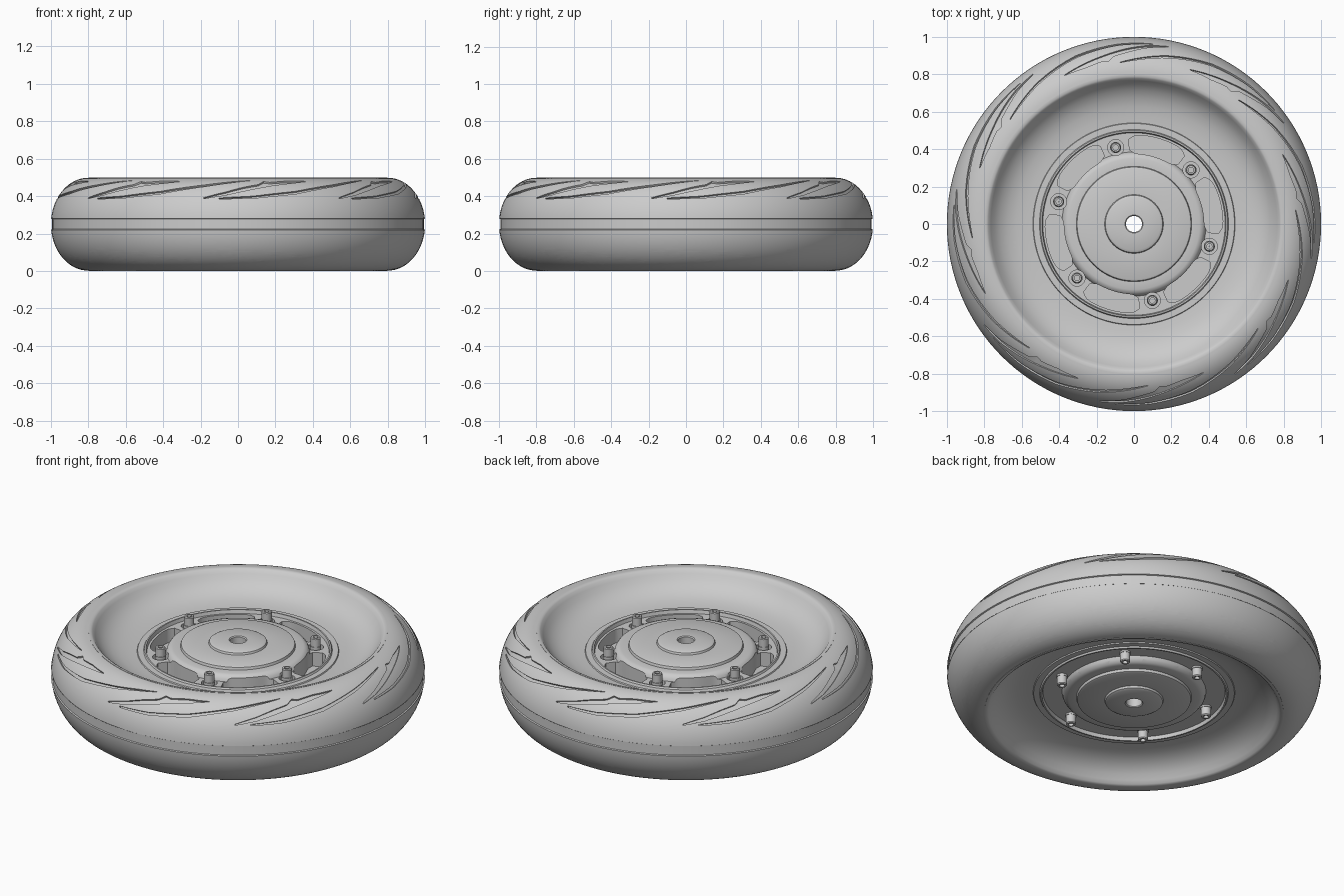
import bpy
import bmesh
from math import sin, cos, acos, pi, radians

if "Cube" in bpy.data.objects:
    bpy.data.objects.remove(bpy.data.objects["Cube"])

MID = 0.25          # height of the symmetry plane
BEAD = 0.8          # radius where tyre meets rim
SEGMENTS = 128

grey = bpy.data.materials.new("light grey")
grey.use_nodes = True
grey.diffuse_color = (0.6, 0.6, 0.6, 1)
grey.node_tree.nodes["Principled BSDF"].inputs["Base Color"].default_value = (0.6, 0.6, 0.6, 1)


def finish(name, bm):
    bmesh.ops.recalc_face_normals(bm, faces=bm.faces)
    mesh = bpy.data.meshes.new(name)
    bm.to_mesh(mesh)
    bm.free()
    mesh.materials.append(grey)
    obj = bpy.data.objects.new(name, mesh)
    bpy.context.collection.objects.link(obj)
    return obj


def polar(angle, r, z):
    return (r * cos(angle), r * sin(angle), z)


def lathe(bm, profile, segments=SEGMENTS, centre=(0, 0)):
    """Spin a closed (radius, height) profile into a ring."""
    rings = []
    for i in range(segments):
        a = 2 * pi * i / segments
        rings.append([bm.verts.new((centre[0] + r * cos(a), centre[1] + r * sin(a), z))
                      for r, z in profile])
    n = len(profile)
    for i in range(segments):
        a, b = rings[i], rings[(i + 1) % segments]
        for j in range(n):
            k = (j + 1) % n
            bm.faces.new((a[j], b[j], b[k], a[k]))


def mirrored(half):
    """Complete an upper half profile with its lower twin."""
    return half + [(r, 2 * MID - z) for r, z in reversed(half)]


def strip_solid(bm, sections):
    """Skin a row of four-cornered sections into a closed solid."""
    rows = [[bm.verts.new(p) for p in s] for s in sections]
    for a, b in zip(rows, rows[1:]):
        for j in range(4):
            k = (j + 1) % 4
            bm.faces.new((a[j], b[j], b[k], a[k]))
    bm.faces.new(rows[0])
    bm.faces.new(rows[-1])


def mirror_below(bm):
    """Copy everything to the other side of the wheel."""
    copy = bmesh.ops.duplicate(bm, geom=bm.verts[:] + bm.edges[:] + bm.faces[:])
    for v in copy["geom"]:
        if isinstance(v, bmesh.types.BMVert):
            v.co.z = 2 * MID - v.co.z


def activate(obj):
    bpy.ops.object.select_all(action="DESELECT")
    obj.select_set(True)
    bpy.context.view_layer.objects.active = obj


def carve(obj, cutter):
    cutter.hide_render = True
    mod = obj.modifiers.new("carve", "BOOLEAN")
    mod.operation = "DIFFERENCE"
    mod.solver = "EXACT"
    mod.object = cutter
    activate(obj)
    bpy.ops.object.modifier_apply(modifier=mod.name)
    bpy.data.objects.remove(cutter)


def smooth(obj):
    activate(obj)
    bpy.ops.object.shade_smooth_by_angle(angle=radians(32))


# Tyre: half ellipse section with a shallow band around the middle
def tyre_point(t, offset=0.0):
    return (BEAD + (0.2 + offset) * cos(t), MID + (0.248 + offset) * sin(t))


STEPS = 22
upper = [tyre_point(pi / 2 - (pi / 2 - 0.12) * i / STEPS) for i in range(STEPS + 1)]
upper += [(1.0, 0.28), (0.993, 0.277)]
bm = bmesh.new()
lathe(bm, mirrored(upper))
tyre = finish("tyre", bm)

# Tread grooves: stations of (angle, outer radius, inner radius)
hooked_groove = [(79, .967, .964), (86, .956, .944), (92, .94, .92), (97, .925, .903),
                 (99, .919, .878), (101, .913, .886), (107, .898, .874), (115, .879, .876)]
long_groove = [(84, .968, .965), (95, .966, .959), (109, .952, .941),
               (124, .917, .905), (133, .889, .88), (140, .868, .865)]


def groove(bm, stations, turn, depth=0.01):
    sections = []
    fine = []
    for a, b in zip(stations, stations[1:]):
        fine += [[p + (q - p) * i / 4 for p, q in zip(a, b)] for i in range(4)]
    fine.append(stations[-1])
    for angle, outer, inner in fine:
        a = radians(angle + turn)
        t_out, t_in = (acos((r - BEAD) / 0.2) for r in (outer, inner))
        corners = [(t_out, -depth), (t_out, 0.03), (t_in, 0.03), (t_in, -depth)]
        sections.append([polar(a, *tyre_point(t, d)) for t, d in corners])
    strip_solid(bm, sections)


bm = bmesh.new()
for i in range(8):
    groove(bm, hooked_groove, 45 * i)
    groove(bm, long_groove, 45 * i)
mirror_below(bm)
carve(tyre, finish("groove_cutter", bm))
smooth(tyre)

# Rim, dish and hub in one turned piece
rim_half = [(.8, .49), (.8, .5), (.788, .5), (.778, .494), (.765, .477), (.745, .45),
            (.715, .423), (.675, .4), (.63, .386), (.58, .378), (.54, .375),
            (.537, .381), (.505, .381), (.5, .39), (.492, .39), (.487, .37),
            (.385, .37), (.38, .385), (.367, .4), (.35, .406), (.308, .406),
            (.304, .42), (.295, .424), (.157, .424), (.153, .435), (.14, .442),
            (.048, .442), (.043, .437)]
bm = bmesh.new()
lathe(bm, mirrored(rim_half))
rim = finish("rim_and_hub", bm)

# Curved slots and bolt pockets sunk into the dish
BOLT_RADIUS = 0.42
bolt_angles = [radians(43.5 + 60 * i) for i in range(6)]
bm = bmesh.new()
for angle in bolt_angles:
    sections = []
    count = 20
    for i in range(count + 1):
        u = 2 * i / count - 1
        half = 0.05 * max(0.3, (1 - abs(u) ** 8)) ** 0.5
        a = angle + radians(30 + 20 * u)
        lo, hi = 0.425 - half, 0.425 + half
        sections.append([polar(a, r, z) for r, z in
                         ((lo, .29), (hi, .29), (hi, .45), (lo, .45))])
    strip_solid(bm, sections)
    x, y, _ = polar(angle, BOLT_RADIUS, 0)
    made = bmesh.ops.create_cone(bm, cap_ends=True, segments=24, radius1=.043,
                                 radius2=.043, depth=.12)
    bmesh.ops.translate(bm, verts=made["verts"], vec=(x, y, .4))
mirror_below(bm)
carve(rim, finish("slot_cutter", bm))
smooth(rim)

# Socket bolts on both sides
bolt_profile = [(.001, .33), (.03, .33), (.03, .38), (.027, .38), (.027, .425),
                (.023, .43), (.014, .43), (.014, .405), (.001, .405)]
bm = bmesh.new()
for angle in bolt_angles:
    lathe(bm, bolt_profile, 20, polar(angle, BOLT_RADIUS, 0))
mirror_below(bm)
smooth(finish("bolts", bm))
